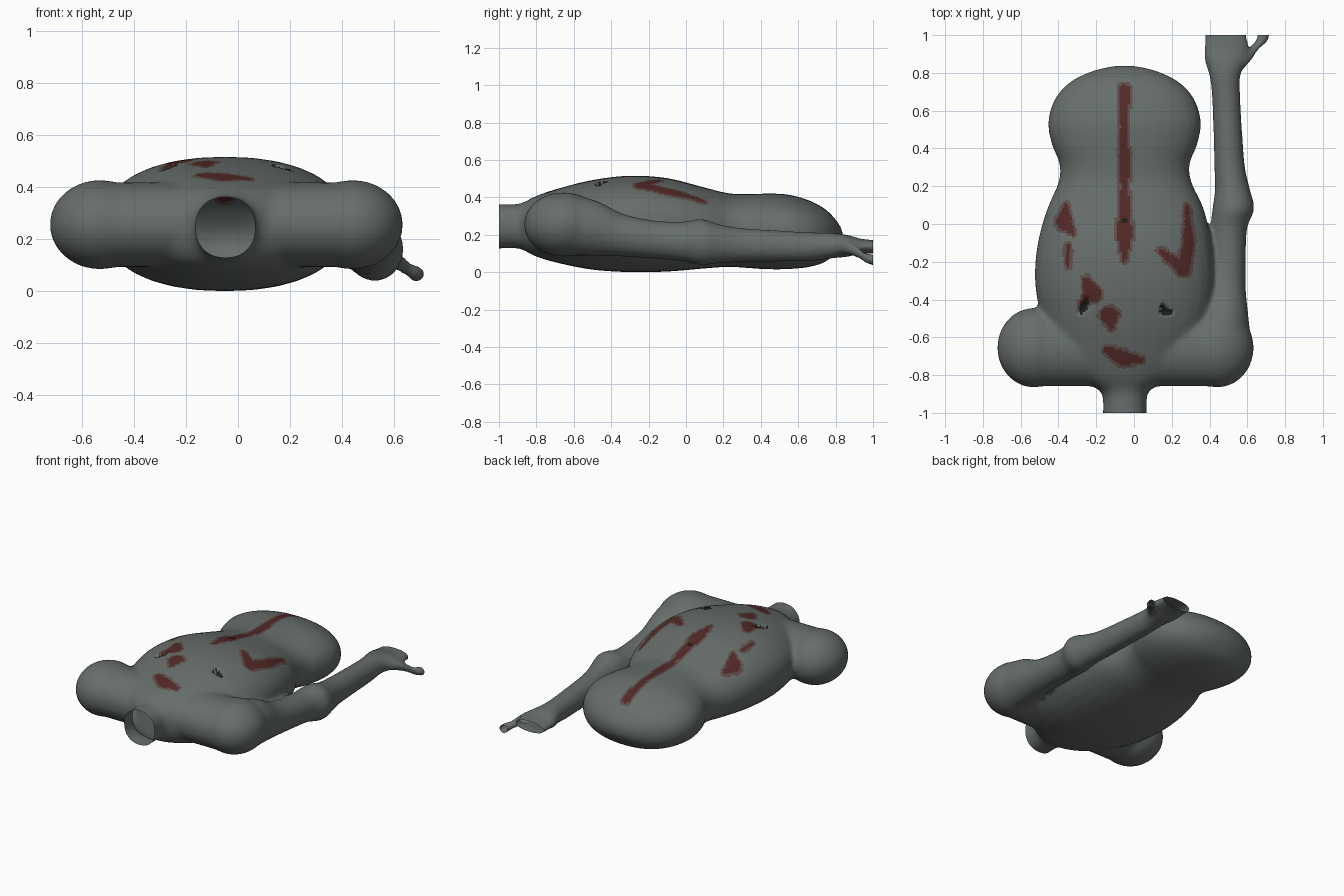
import bpy, bmesh, math
from mathutils import Vector, Matrix

if "Cube" in bpy.data.objects:
    bpy.data.objects.remove(bpy.data.objects["Cube"])

SIDES = 32
bm = bmesh.new()


def spow(v, e):
    return math.copysign(abs(v) ** e, v)


def loft(sections, e=1.0, steps=4):
    """Closed tube along y through (y, x0, x1, z0, z1) sections, eased by Catmull-Rom."""
    pts = [Vector(s) for s in sections]
    pts = [pts[0]] + pts + [pts[-1]]
    dense = []
    for i in range(1, len(pts) - 2):
        a, b, c, d = pts[i - 1:i + 3]
        for k in range(steps):
            t = k / steps
            dense.append(0.5 * (2 * b + (c - a) * t + (2 * a - 5 * b + 4 * c - d) * t ** 2
                                + (3 * b - a - 3 * c + d) * t ** 3))
    dense.append(pts[-1])
    rings = []
    for y, x0, x1, z0, z1 in dense:
        ring = []
        for k in range(SIDES):
            a = 2 * math.pi * k / SIDES
            ring.append(bm.verts.new(((x0 + x1) / 2 + (x1 - x0) / 2 * spow(math.cos(a), e), y,
                                      (z0 + z1) / 2 + (z1 - z0) / 2 * spow(math.sin(a), e))))
        rings.append(ring)
    for r, s in zip(rings, rings[1:]):
        for k in range(SIDES):
            j = (k + 1) % SIDES
            bm.faces.new((r[k], s[k], s[j], r[j]))
    bm.faces.new(rings[0])
    bm.faces.new(rings[-1][::-1])


def ball(c, r):
    bmesh.ops.create_uvsphere(bm, u_segments=24, v_segments=16, radius=1,
                              matrix=Matrix.Translation(c) @ Matrix.Diagonal((*r, 1)))


# neck, chest, waist and hips
loft([(-1.08, -.168, .072, .125, .365), (-.92, -.165, .068, .13, .365), (-.87, -.20, .10, .12, .375),
      (-.80, -.32, .22, .085, .41), (-.68, -.42, .32, .05, .45), (-.50, -.49, .40, .015, .495),
      (-.30, -.525, .425, .002, .518), (-.10, -.51, .41, .005, .505), (.08, -.46, .37, .02, .46),
      (.22, -.40, .305, .03, .425), (.32, -.395, .295, .025, .42), (.42, -.435, .335, .018, .422),
      (.54, -.455, .355, .018, .418), (.66, -.42, .32, .03, .385), (.75, -.34, .24, .06, .335),
      (.81, -.22, .12, .12, .27), (.838, -.10, 0, .17, .22)], e=0.9)

# shoulder bridge with rounded ends
bmesh.ops.create_cone(bm, cap_ends=True, segments=SIDES, radius1=1, radius2=1, depth=1,
                      matrix=Matrix.Translation((-.045, -.66, .257)) @ Matrix.Diagonal((.95, .20, .163, 1))
                      @ Matrix.Rotation(math.pi / 2, 4, 'Y'))
for x in (-.53, .44):
    ball((x, -.655, .257), (.195, .212, .172))

# right arm down to the open hand
loft([(-.66, .29, .625, .09, .425), (-.48, .34, .605, .09, .385), (-.34, .38, .592, .085, .315),
      (-.18, .40, .592, .075, .28), (-.02, .405, .60, .06, .272), (.08, .415, .637, .04, .287),
      (.18, .428, .615, .05, .258), (.30, .425, .588, .055, .238), (.50, .42, .572, .058, .225),
      (.68, .412, .562, .062, .215), (.78, .40, .562, .075, .213), (.87, .373, .595, .085, .20),
      (.94, .37, .605, .10, .18), (1.08, .38, .59, .10, .168)])

# thumb
loft([(.80, .47, .56, .10, .19), (.87, .55, .625, .095, .165), (.93, .60, .665, .07, .13),
      (.96, .635, .705, .05, .105), (1.0, .652, .718, .037, .098), (1.08, .67, .72, .03, .09)])

mesh = bpy.data.meshes.new("torso_with_arm")
bm.to_mesh(mesh)
bm.free()
body = bpy.data.objects.new("torso_with_arm", mesh)
bpy.context.collection.objects.link(body)

# fuse the parts into one skin
rem = body.modifiers.new("fuse", 'REMESH')
rem.mode, rem.voxel_size = 'VOXEL', 0.014
smo = body.modifiers.new("soften", 'SMOOTH')
smo.factor, smo.iterations = 0.5, 10
skin = bpy.data.meshes.new_from_object(body.evaluated_get(bpy.context.evaluated_depsgraph_get()))
body.modifiers.clear()
body.data = skin

# materials
skin.materials.clear()
for name, col in (("skin", (.135, .155, .148)), ("sore_edge", (.11, .075, .07)),
                  ("wound", (.085, .022, .02)), ("tear", (.012, .014, .014))):
    m = bpy.data.materials.new(name)
    m.diffuse_color = (*col, 1)
    m.use_nodes = True
    m.node_tree.nodes["Principled BSDF"].inputs["Base Color"].default_value = m.diffuse_color
    skin.materials.append(m)

# wounds and tears as (x, y, radius) strokes on the upper side
WOUNDS = [[(-.05, .71, .03), (-.055, .5, .014), (-.05, .32, .03), (-.05, .2, .018), (-.05, -.06, .04), (-.05, -.19, .01)],
          [(-.36, .10, .01), (-.37, .01, .042), (-.32, -.05, .008)],
          [(-.35, -.12, .012), (-.35, -.22, .01)],
          [(.28, .09, .01), (.29, -.1, .028), (.26, -.24, .035), (.14, -.14, .012)],
          [(-.25, -.30, .02), (-.22, -.37, .045), (-.28, -.42, .01)],
          [(-.13, -.49, .05), (-.12, -.54, .02)],
          [(-.14, -.67, .02), (-.06, -.71, .04), (.04, -.72, .012)]]
TEARS = [[(-.25, -.40, .008), (-.265, -.44, .022), (-.285, -.47, .008)],
         [(.15, -.43, .008), (.16, -.46, .022), (.20, -.47, .006)],
         [(-.05, .03, .005), (-.05, .01, .012)]]


def depth_in(strokes, p):
    """Signed depth of a point inside the strokes, seen from the top."""
    best = -1
    for s in strokes:
        for (ax, ay, ar), (bx, by, br) in zip(s, s[1:]):
            a, d = Vector((ax, ay)), Vector((bx - ax, by - ay))
            t = max(0, min(1, (p.xy - a).dot(d) / d.length_squared))
            best = max(best, ar + (br - ar) * t - (p.xy - a - d * t).length)
    return best


bm = bmesh.new()
bm.from_mesh(skin)
# cut the neck and hand open
for s in (-1, 1):
    bmesh.ops.bisect_plane(bm, geom=bm.verts[:] + bm.edges[:] + bm.faces[:], plane_co=(0, s, 0),
                           plane_no=(0, s, 0), clear_outer=True)
low = min(v.co.z for v in bm.verts)
for f in bm.faces:
    f.smooth = True
    f.material_index = 0
    c = f.calc_center_median()
    if c.z > .25 and f.normal.z > .2:
        w = depth_in(WOUNDS, c)
        f.material_index = 2 if w > 0 else 1 if w > -.016 else 0
        if depth_in(TEARS, c) > 0:
            f.material_index = 3
for v in bm.verts:
    if v.co.z > .25 and depth_in(TEARS, v.co) > 0:
        v.co.z -= .04
    v.co.z -= low
bm.to_mesh(skin)
bm.free()
